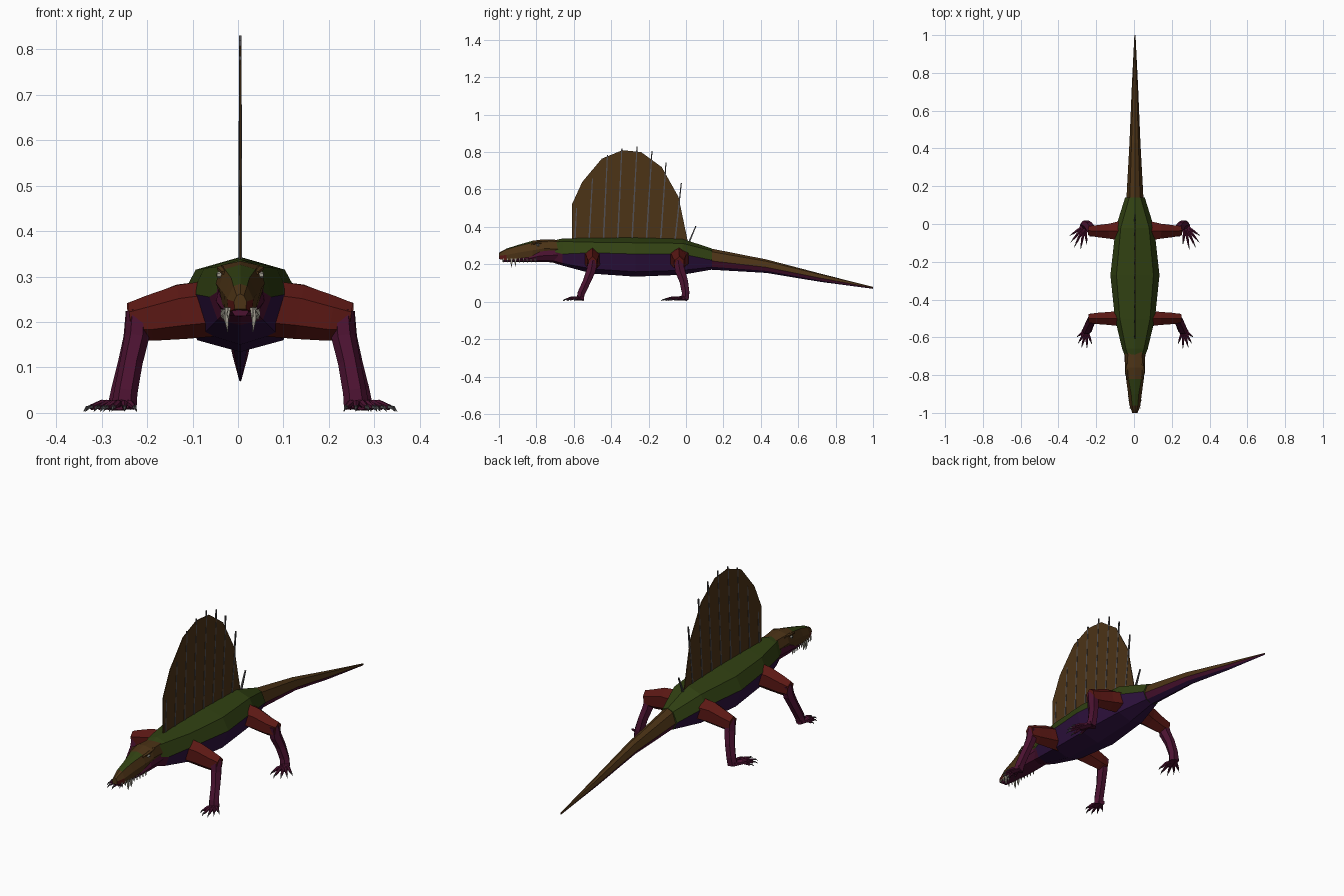
import bpy, bmesh, math
from mathutils import Vector

CX = 0.005  # centre plane of the animal


def mat(name, rgb):
    m = bpy.data.materials.new(name)
    m.diffuse_color = (*rgb, 1)
    return m


GREEN = mat("moss green", (0.030, 0.052, 0.006))
BROWN = mat("bark brown", (0.072, 0.033, 0.008))
RED = mat("dark red", (0.105, 0.009, 0.007))
PLUM = mat("plum", (0.070, 0.006, 0.030))
INDIGO = mat("belly indigo", (0.028, 0.006, 0.050))
GREY = mat("spine grey", (0.085, 0.080, 0.085))
BONE = mat("bone", (0.36, 0.34, 0.28))
BLACK = mat("pupil black", (0.006, 0.006, 0.006))


def finish(bm, name, mats):
    bmesh.ops.recalc_face_normals(bm, faces=bm.faces)
    me = bpy.data.meshes.new(name)
    bm.to_mesh(me)
    bm.free()
    for m in mats:
        me.materials.append(m)
    ob = bpy.data.objects.new(name, me)
    bpy.context.collection.objects.link(ob)
    return ob


def bridge(bm, rings, rule=None):
    n = len(rings[0])
    for k in range(len(rings) - 1):
        for i in range(n):
            j = (i + 1) % n
            f = bm.faces.new((rings[k][i], rings[k][j], rings[k + 1][j], rings[k + 1][i]))
            if rule:
                f.material_index = rule(min(i, n - 1 - i), k)
    bm.faces.new(rings[0])
    bm.faces.new(rings[-1])


def loft(name, sections, mats, rule):
    """Sections: y, top z, shoulder (x, z), side (x, z), lower (x, z), bottom z; mirrored in x."""
    bm = bmesh.new()
    rings = []
    for y, top, *half, bottom in sections:
        pts = [(0, top)] + half + [(0, bottom)] + [(-x, z) for x, z in reversed(half)]
        rings.append([bm.verts.new((CX + x, y, z)) for x, z in pts])
    bridge(bm, rings, rule)
    return finish(bm, name, mats)


def tube(bm, path, sides=6):
    """Path items: (x, y, z, half width, half height)."""
    pts = [Vector(p[:3]) for p in path]
    rings = []
    for i, p in enumerate(path):
        t = (pts[min(i + 1, len(pts) - 1)] - pts[max(i - 1, 0)]).normalized()
        ref = Vector((0, 0, 1)) if abs(t.z) < 0.75 else Vector((1, 0, 0))
        u = t.cross(ref).normalized()
        v = u.cross(t).normalized()
        ring = []
        for k in range(sides):
            a = math.tau * (k + 0.5) / sides
            ring.append(bm.verts.new(pts[i] + u * p[3] * math.cos(a) + v * p[4] * math.sin(a)))
        rings.append(ring)
    bridge(bm, rings)


def limb(name, paths, material, sides=6):
    bm = bmesh.new()
    for p in paths:
        tube(bm, p, sides)
    return finish(bm, name, [material])


# Trunk: green back, indigo belly, plum throat
loft("trunk", [
    (-0.72, 0.325, (0.030, 0.318), (0.045, 0.270), (0.034, 0.222), 0.212),
    (-0.66, 0.338, (0.048, 0.322), (0.068, 0.255), (0.050, 0.205), 0.193),
    (-0.50, 0.342, (0.080, 0.318), (0.106, 0.262), (0.080, 0.175), 0.150),
    (-0.27, 0.343, (0.098, 0.315), (0.130, 0.255), (0.095, 0.160), 0.134),
    (-0.02, 0.336, (0.075, 0.312), (0.102, 0.255), (0.075, 0.168), 0.144),
    (0.14, 0.284, (0.030, 0.272), (0.052, 0.222), (0.034, 0.185), 0.172),
], [GREEN, INDIGO, PLUM], lambda i, k: 0 if i < 2 else (2 if k == 0 else 1))

# Tail: brown above, plum and indigo below
loft("tail", [
    (0.12, 0.287, (0.028, 0.270), (0.046, 0.220), (0.030, 0.188), 0.172),
    (0.43, 0.226, (0.018, 0.216), (0.029, 0.184), (0.019, 0.165), 0.154),
    (0.72, 0.150, (0.010, 0.145), (0.017, 0.126), (0.010, 0.113), 0.106),
    (1.00, 0.079, (0.002, 0.078), (0.003, 0.074), (0.002, 0.071), 0.069),
], [BROWN, PLUM, INDIGO], lambda i, k: 0 if i < 2 else i - 1)

# Skull with green bridge on the snout
loft("skull", [
    (-0.67, 0.330, (0.036, 0.322), (0.052, 0.280), (0.035, 0.245), 0.240),
    (-0.76, 0.334, (0.042, 0.325), (0.054, 0.285), (0.040, 0.246), 0.240),
    (-0.82, 0.326, (0.034, 0.316), (0.047, 0.275), (0.040, 0.240), 0.238),
    (-0.90, 0.303, (0.020, 0.297), (0.036, 0.262), (0.034, 0.230), 0.230),
    (-0.96, 0.284, (0.015, 0.279), (0.029, 0.250), (0.026, 0.222), 0.224),
    (-1.00, 0.262, (0.008, 0.258), (0.014, 0.245), (0.012, 0.228), 0.228),
], [BROWN, GREEN, RED], lambda i, k: 1 if i == 0 and k in (2, 3) else (2 if k == 4 and i == 2 else 0))

# Lower jaw with cheeks
loft("lower_jaw", [
    (-0.68, 0.285, (0.050, 0.280), (0.055, 0.250), (0.036, 0.218), 0.210),
    (-0.78, 0.270, (0.049, 0.268), (0.053, 0.245), (0.038, 0.220), 0.212),
    (-0.84, 0.238, (0.036, 0.238), (0.041, 0.230), (0.030, 0.215), 0.212),
    (-0.98, 0.228, (0.016, 0.227), (0.018, 0.222), (0.012, 0.213), 0.213),
], [PLUM], lambda i, k: 0)

# Sail membrane
edge = [(-0.61, 0.32), (-0.61, 0.52), (-0.555, 0.64), (-0.45, 0.765), (-0.34, 0.81),
        (-0.24, 0.80), (-0.13, 0.72), (-0.04, 0.56), (0.01, 0.32)]
bm = bmesh.new()
sheet = bm.faces.new([bm.verts.new((CX - 0.002, y, z)) for y, z in edge])
ext = bmesh.ops.extrude_face_region(bm, geom=[sheet])["geom"]
bmesh.ops.translate(bm, vec=(0.004, 0, 0), verts=[v for v in ext if isinstance(v, bmesh.types.BMVert)])
finish(bm, "sail", [BROWN])

# Bony spines through the sail
tips = [(-0.585, 0.50), (-0.50, 0.66), (-0.42, 0.785), (-0.343, 0.82), (-0.262, 0.83),
        (-0.182, 0.805), (-0.107, 0.745), (-0.025, 0.635), (0.053, 0.405)]
limb("sail_spines", [[(CX, -0.595 + 0.0765 * i, 0.32, 0.006, 0.006),
                      (CX, y, z, 0.004, 0.004)] for i, (y, z) in enumerate(tips)], GREY, 4)

# Leg data: upper path, lower path, foot centre and toe tips for the right side
LEGS = {
    "front": ([(0.06, -0.50, 0.230, 0.050, 0.062), (0.13, -0.50, 0.222, 0.040, 0.060),
               (0.20, -0.50, 0.208, 0.034, 0.050), (0.242, -0.50, 0.202, 0.026, 0.040)],
              [(0.224, -0.498, 0.222, 0.028, 0.026), (0.228, -0.508, 0.165, 0.028, 0.027),
               (0.240, -0.530, 0.110, 0.024, 0.025), (0.252, -0.560, 0.045, 0.023, 0.026),
               (0.256, -0.567, 0.012, 0.020, 0.028)],
              (0.256, -0.560), [(0.228, -0.635), (0.254, -0.660), (0.283, -0.655), (0.301, -0.632), (0.308, -0.598)]),
    "rear": ([(0.05, -0.035, 0.235, 0.065, 0.058), (0.13, -0.038, 0.225, 0.046, 0.058),
              (0.20, -0.038, 0.208, 0.036, 0.048), (0.244, -0.035, 0.202, 0.028, 0.040)],
             [(0.226, -0.042, 0.222, 0.028, 0.026), (0.230, -0.032, 0.165, 0.030, 0.027),
              (0.244, -0.012, 0.110, 0.026, 0.025), (0.258, -0.002, 0.050, 0.023, 0.026),
              (0.264, -0.005, 0.012, 0.022, 0.028)],
             (0.266, -0.008), [(0.254, -0.110), (0.288, -0.135), (0.322, -0.125), (0.341, -0.098), (0.345, -0.062)]),
}

for side, s in (("right", 1), ("left", -1)):
    def flip(path):
        return [(CX + s * p[0], *p[1:]) for p in path]

    # Legs, feet, toes and claws
    for pair, (upper, lower, (fx, fy), toes) in LEGS.items():
        limb(f"{pair}_upper_leg_{side}", [flip(upper)], RED)
        limb(f"{pair}_lower_leg_{side}", [flip(lower)], PLUM)
        digits, claws = [], []
        mx = sum(t[0] for t in toes) / 5
        my = sum(t[1] for t in toes) / 5
        digits.append(flip([(fx, fy + 0.012, 0.020, 0.020, 0.015),
                            (fx * 0.5 + mx * 0.5, fy * 0.5 + my * 0.5, 0.016, 0.024, 0.010)]))
        for tx, ty in toes:
            def at(f, z, w, h):
                return (fx + (tx - fx) * f, fy + (ty - fy) * f, z, w, h)
            digits.append(flip([at(0.15, 0.018, 0.009, 0.009), at(0.5, 0.021, 0.008, 0.008),
                                at(0.8, 0.012, 0.005, 0.006)]))
            claws.append(flip([at(0.76, 0.014, 0.005, 0.005), at(0.9, 0.012, 0.0035, 0.004),
                               at(1.0, 0.003, 0.0006, 0.0006)]))
        limb(f"{pair}_foot_{side}", digits, PLUM)
        limb(f"{pair}_claws_{side}", claws, GREY, 4)

    # Teeth: a row of small ones and a pair of fangs near the snout
    teeth = []
    for i in range(9):
        y = -0.975 + i * 0.021
        x = 0.024 + i * 0.0019
        big = i in (2, 3)
        z = 0.178 if i == 2 else 0.186 if i == 3 else 0.206
        r = 0.007 if big else 0.004
        teeth.append(flip([(x, y, 0.232, r, r), (x + 0.002, y, (0.225 + z) / 2, r * 0.8, r * 0.8),
                           (x, y + 0.003, z, 0.0007, 0.0007)]))
    limb(f"teeth_{side}", teeth, BONE, 4)

    # Eye, pupil and brow ridge
    limb(f"eye_{side}", [flip([(0.040, -0.79, 0.304, 0.010, 0.009),
                               (0.051, -0.79, 0.303, 0.008, 0.006)])], BONE)
    limb(f"pupil_{side}", [flip([(0.049, -0.79, 0.303, 0.004, 0.004),
                                 (0.0525, -0.79, 0.303, 0.003, 0.003)])], BLACK)
    limb(f"brow_{side}", [flip([(0.036, -0.74, 0.318, 0.010, 0.008), (0.043, -0.785, 0.318, 0.010, 0.006),
                                (0.034, -0.825, 0.308, 0.007, 0.005)])], BROWN)
